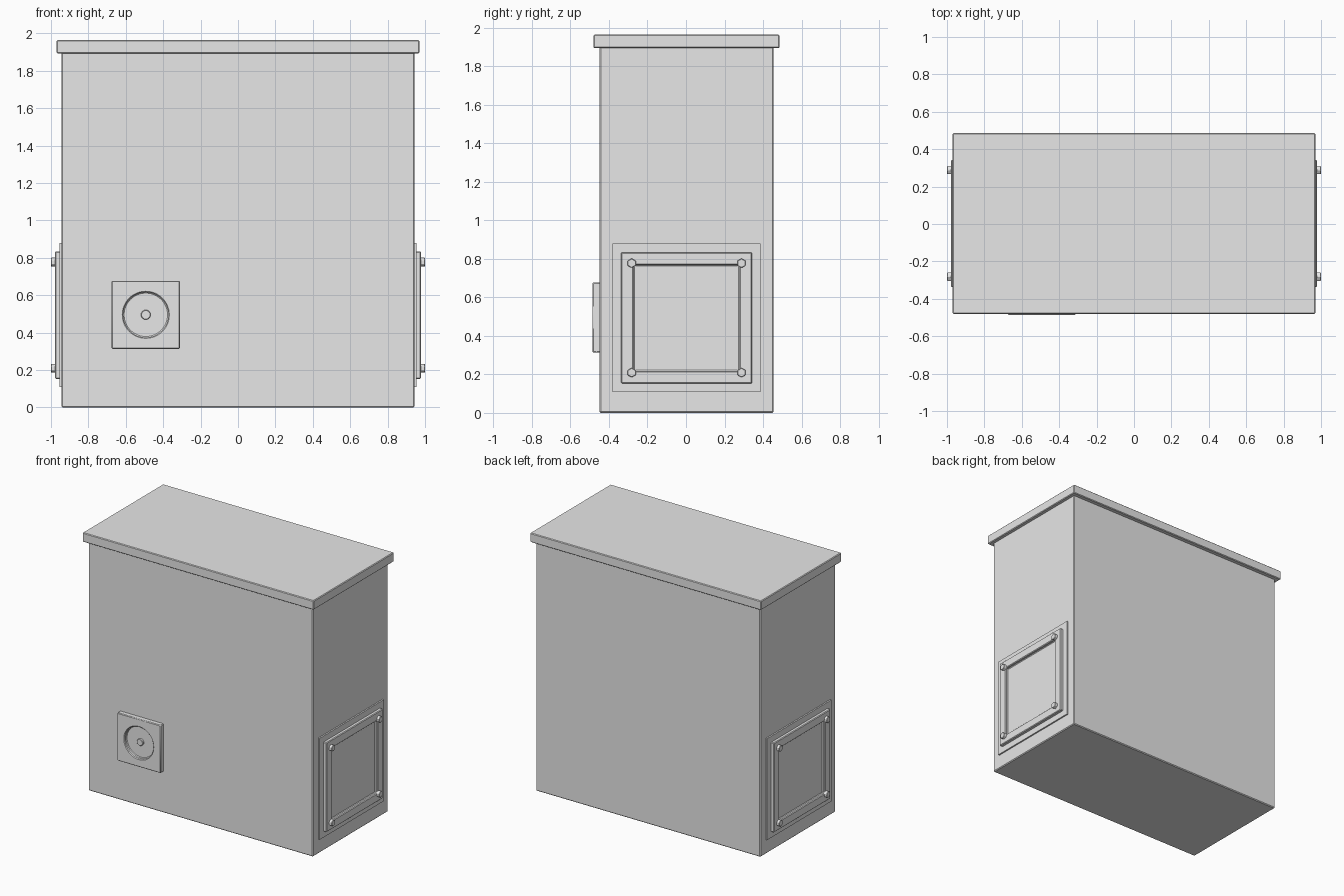
import bpy, bmesh
from math import radians
from mathutils import Matrix, Vector

cube = bpy.data.objects.get("Cube")
if cube:
    bpy.data.objects.remove(cube, do_unlink=True)

grey = bpy.data.materials.new("plain_grey")
grey.use_nodes = True
grey.diffuse_color = (0.8, 0.8, 0.8, 1)
grey.node_tree.nodes["Principled BSDF"].inputs["Base Color"].default_value = grey.diffuse_color


def finish(bm, name, bevel=0.0):
    mesh = bpy.data.meshes.new(name)
    bmesh.ops.recalc_face_normals(bm, faces=bm.faces)
    bm.to_mesh(mesh)
    bm.free()
    mesh.materials.append(grey)
    ob = bpy.data.objects.new(name, mesh)
    bpy.context.collection.objects.link(ob)
    if bevel:
        add_bevel(ob, bevel)
    return ob


def add_bevel(ob, width):
    mod = ob.modifiers.new("soft_edges", "BEVEL")
    mod.width = width
    mod.segments = 1
    mod.limit_method = "ANGLE"


def box_mesh(lo, hi):
    lo, hi = Vector(lo), Vector(hi)
    bm = bmesh.new()
    bmesh.ops.create_cube(bm, size=1)
    bmesh.ops.scale(bm, vec=hi - lo, verts=bm.verts)
    bmesh.ops.translate(bm, vec=(lo + hi) / 2, verts=bm.verts)
    return bm


def cylinder_mesh(centre, radius, depth, sides, turn):
    bm = bmesh.new()
    bmesh.ops.create_cone(bm, cap_ends=True, segments=sides, radius1=radius,
                          radius2=radius, depth=depth,
                          matrix=Matrix.Translation(centre) @ turn)
    return bm


# Body and overhanging lid
MID = 0.003
finish(box_mesh((-0.943, MID - 0.451, 0), (0.943, MID + 0.451, 1.9)), "body", 0.006)
finish(box_mesh((-0.97, MID - 0.483, 1.893), (0.97, MID + 0.483, 1.963)), "lid", 0.005)

# Bolted access hatch on each end
along_x = Matrix.Rotation(radians(90), 4, "Y") @ Matrix.Rotation(radians(90), 4, "Z")
HATCH_Z = 0.493
for side, s in (("left", 1), ("right", -1)):
    def span(x0, x1, half):
        a, b = sorted((s * x0, s * x1))
        return box_mesh((a, MID - half, HATCH_Z - half), (b, MID + half, HATCH_Z + half))

    finish(span(0.93, 0.954, 0.385), side + "_hatch_backplate")

    # Cover with a square recess
    bm = span(0.95, 0.979, 0.34)
    bm.normal_update()
    outer = [f for f in bm.faces if f.normal.x * s > 0.9]
    bmesh.ops.inset_region(bm, faces=outer, thickness=0.091)
    sunk = bmesh.ops.extrude_discrete_faces(bm, faces=outer)["faces"]
    bmesh.ops.translate(bm, vec=(-s * 0.022, 0, 0), verts=sunk[0].verts)
    finish(bm, side + "_hatch_cover", 0.005)

    for y in (-1, 1):
        for z in (-1, 1):
            spot = (s * 0.985, MID + y * 0.285, HATCH_Z + z * 0.284)
            name = f"{side}_{'top' if z > 0 else 'bottom'}_{'back' if y > 0 else 'front'}_bolt"
            finish(cylinder_mesh(spot, 0.025, 0.03, 6, along_x), name, 0.003)

# Front socket plate with a round recess and centre knob
along_y = Matrix.Rotation(radians(90), 4, "X")
SX, SZ = -0.493, 0.495
plate = finish(box_mesh((SX - 0.183, -0.486, SZ - 0.182), (SX + 0.183, -0.445, SZ + 0.182)),
               "socket_plate")
cutter = finish(cylinder_mesh((SX, -0.486, SZ), 0.121, 0.05, 48, along_y), "socket_cutter")
cutter.hide_render = True
cut = plate.modifiers.new("round_recess", "BOOLEAN")
cut.operation = "DIFFERENCE"
cut.object = cutter
cut.solver = "EXACT"
bpy.ops.object.select_all(action="DESELECT")
bpy.context.view_layer.objects.active = plate
plate.select_set(True)
bpy.ops.object.modifier_apply(modifier=cut.name)
bpy.data.objects.remove(cutter, do_unlink=True)
add_bevel(plate, 0.005)
bpy.ops.object.shade_smooth_by_angle(angle=radians(30))

knob = finish(cylinder_mesh((SX, -0.464, SZ), 0.026, 0.024, 16, along_y), "socket_knob", 0.003)
bpy.ops.object.select_all(action="DESELECT")
bpy.context.view_layer.objects.active = knob
knob.select_set(True)
bpy.ops.object.shade_smooth_by_angle(angle=radians(30))
